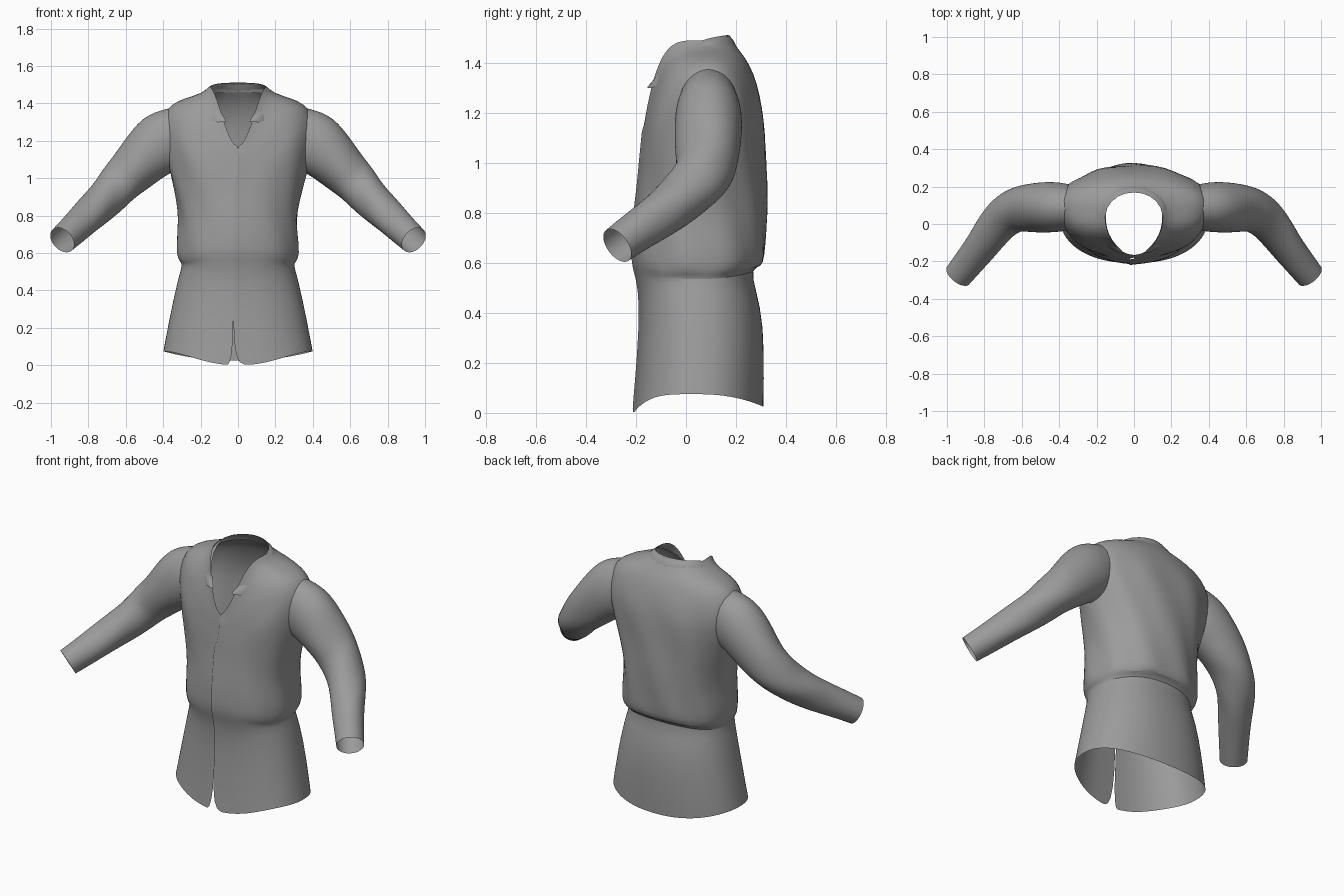
import bpy, bmesh, math
from mathutils import Vector

if "Cube" in bpy.data.objects:
    bpy.data.objects.remove(bpy.data.objects["Cube"])

cloth = bpy.data.materials.new("grey cloth")
cloth.use_nodes = True
GREY = (0.33, 0.33, 0.33, 1)
cloth.diffuse_color = GREY
cloth.node_tree.nodes["Principled BSDF"].inputs["Base Color"].default_value = GREY


def loft(name, rows, closed, levels=1, mirror=False, flip=False):
    """Skin a list of point rows into a smooth open sheet or tube."""
    bm = bmesh.new()
    grid = [[bm.verts.new(p) for p in row] for row in rows]
    n = len(grid[0])
    for a, b in zip(grid, grid[1:]):
        for i in range(n if closed else n - 1):
            j = (i + 1) % n
            quad = (a[i], a[j], b[j], b[i])
            bm.faces.new(quad[::-1] if flip else quad)
    mesh = bpy.data.meshes.new(name)
    bm.to_mesh(mesh)
    bm.free()
    mesh.materials.append(cloth)
    ob = bpy.data.objects.new(name, mesh)
    bpy.context.collection.objects.link(ob)
    bpy.ops.object.select_all(action="DESELECT")
    ob.select_set(True)
    bpy.context.view_layer.objects.active = ob
    bpy.ops.object.shade_smooth_by_angle(angle=math.radians(60))
    if mirror:
        ob.modifiers.new("Mirror", "MIRROR")
    sub = ob.modifiers.new("Subdivision", "SUBSURF")
    sub.levels = sub.render_levels = levels
    return ob


def power(v, p):
    return math.copysign(abs(v) ** p, v)


# Body: half width, front y, side y, back y, front z, side z, back z
body = [
    (.40, -.21, .05, .31, 0, .075, .025),
    (.39, -.20, .05, .312, .10, .13, .11),
    (.345, -.18, .05, .312, .36, .36, .36),
    (.31, -.185, .05, .28, .50, .50, .49),
    (.298, -.205, .05, .258, .57, .54, .58),
    (.31, -.21, .05, .305, .60, .55, .585),
    (.33, -.215, .05, .318, .64, .59, .62),
    (.32, -.21, .05, .32, .75, .72, .72),
    (.315, -.20, .05, .326, .84, .82, .85),
    (.345, -.19, .06, .318, .92, .95, 1.0),
    (.385, -.185, .08, .315, .98, 1.1, 1.12),
    (.41, -.18, .09, .31, 1.03, 1.24, 1.22),
    (.40, -.175, .10, .285, 1.08, 1.34, 1.32),
    (.36, -.172, .10, .255, 1.11, 1.395, 1.39),
    (.28, -.17, .10, .23, 1.13, 1.43, 1.43),
    (.19, -.168, .08, .20, 1.15, 1.455, 1.465),
    (.155, -.165, .05, .175, 1.17, 1.49, 1.51),
]
N = 48
rows = []
for k, (w, yf, yc, yb, zf, zs, zb) in enumerate(body):
    row = []
    boxy = .9 if k < 12 else 1
    for i in range(N + 1):
        t = math.tau * i / N
        s, c = math.sin(t), math.cos(t)
        x = w * power(s, boxy)
        front = c > 0
        y = yc - abs(yc - (yf if front else yb)) * power(c, boxy)
        z = zs + ((zf - zs) * c ** 4 if front else (zb - zs) * c ** 2)
        # soft folds across the loose back and flanks
        if 5 < k < 12:
            fold = .007 * math.sin(9 * t + 1.3 * k) * (1 - max(c, 0)) ** .5
            x += fold * s
            y -= fold * c
        # front edges overlap, parting at the hem
        if i in (0, N):
            x = -.025 if k < 11 else 0
            if k == 0:
                x = .005 if i == 0 else -.045
            y -= .006 if i == 0 and k < 15 else 0
        row.append((x, y, z))
    rows.append(row)
loft("shirt_body", rows, False)

# Sleeve: centre, vertical radius, sideways radius
sleeve = [
    ((.33, .09, 1.22), .165, .12),
    ((.40, .09, 1.20), .175, .135),
    ((.48, .09, 1.13), .152, .138),
    ((.57, .09, 1.035), .128, .13),
    ((.64, .075, .965), .115, .12),
    ((.70, .03, .90), .105, .112),
    ((.76, -.04, .84), .098, .10),
    ((.82, -.12, .78), .09, .09),
    ((.88, -.20, .725), .083, .083),
    ((.94, -.275, .67), .077, .077),
]
centres = [Vector(p) for p, _, _ in sleeve]
rings = []
M = 20
for k, (_, ru, rs) in enumerate(sleeve):
    along = (centres[min(k + 1, len(sleeve) - 1)] - centres[max(k - 1, 0)]).normalized()
    if k == 0:
        along = Vector((1, 0, 0))
    up = along.cross(Vector((0, 1, 0))).normalized()
    side = up.cross(along)
    ring = []
    for i in range(M):
        t = math.tau * i / M
        # creases gather around the elbow
        crease = 1 + (.05 * math.sin(3 * t + 2.1 * k) if 2 < k < 8 else 0)
        ring.append(centres[k] + (up * ru * math.cos(t) + side * rs * math.sin(t)) * crease)
    rings.append(ring)
loft("sleeves", rings, True, 2, mirror=True, flip=True)

# Collar leaf: folded edge paired with outer edge, back to front
fold = [(0, .175, 1.512), (.09, .155, 1.51), (.15, .09, 1.50), (.155, .02, 1.475),
        (.135, -.06, 1.42), (.10, -.11, 1.37), (.055, -.147, 1.295)]
outer = [(0, .21, 1.465), (.11, .19, 1.455), (.19, .11, 1.45), (.20, .02, 1.425),
         (.185, -.05, 1.37), (.15, -.125, 1.295), (.072, -.155, 1.30)]
middle = [Vector(a).lerp(Vector(b), .5) + Vector((a[0] * .08, .004 if a[1] > 0 else -.006, .008))
          for a, b in zip(fold, outer)]
loft("collar", [fold, middle, outer], False, 1, mirror=True)
